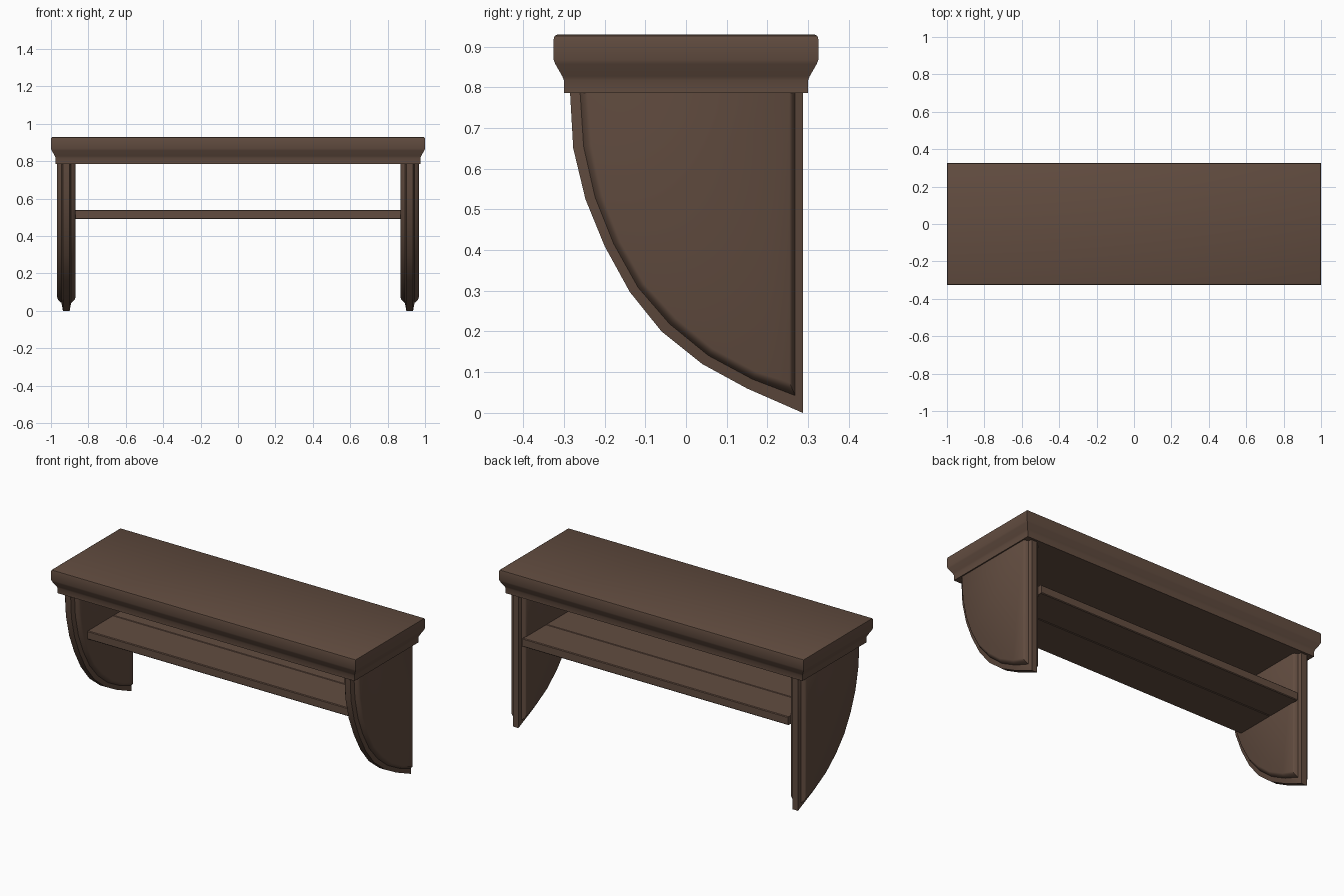
import bpy, bmesh, math

if "Cube" in bpy.data.objects:
    bpy.data.objects.remove(bpy.data.objects["Cube"])

wood = bpy.data.materials.new("dark brown wood")
wood.diffuse_color = (0.122, 0.073, 0.051, 1)
wood.use_nodes = True
wood.node_tree.nodes["Principled BSDF"].inputs["Base Color"].default_value = wood.diffuse_color


def loft(name, rings, angle=40, mirror=False):
    """Skin a row of matching closed rings and cap both ends."""
    bm = bmesh.new()
    rows = [[bm.verts.new(p) for p in ring] for ring in rings]
    n = len(rows[0])
    for a, b in zip(rows, rows[1:]):
        for i in range(n):
            j = (i + 1) % n
            bm.faces.new((a[i], a[j], b[j], b[i]))
    bm.faces.new(rows[0])
    bm.faces.new(rows[-1])
    bmesh.ops.recalc_face_normals(bm, faces=bm.faces)
    me = bpy.data.meshes.new(name)
    bm.to_mesh(me)
    bm.free()
    me.materials.append(wood)
    ob = bpy.data.objects.new(name, me)
    bpy.context.collection.objects.link(ob)
    bpy.context.view_layer.objects.active = ob
    ob.select_set(True)
    bpy.ops.object.shade_smooth_by_angle(angle=math.radians(angle))
    ob.select_set(False)
    if mirror:
        ob.modifiers.new("mirror", 'MIRROR')
    return ob


def rect(hx, y0, y1, z):
    return [(-hx, y0, z), (hx, y0, z), (hx, y1, z), (-hx, y1, z)]


# Top board with moulded edge: (inset, height)
edge = [(0.01, 0.93), (0.002, 0.926), (0, 0.918), (0, 0.867),
        (0.004, 0.857), (0.021, 0.827), (0.025, 0.817), (0.025, 0.786)]
loft("top_board", [rect(1 - i, -0.325 + i, 0.325 - i, z) for i, z in edge])

# Curved side brackets: core outline and raised panel outline in (y, z)
outer = [(-0.285, 0.79), (-0.277, 0.65), (-0.247, 0.525), (-0.2, 0.41),
         (-0.138, 0.297), (-0.06, 0.2), (0.04, 0.12), (0.15, 0.06),
         (0.287, 0.0), (0.287, 0.79)]
inner = [(-0.256, 0.79), (-0.247, 0.655), (-0.219, 0.53), (-0.174, 0.417),
         (-0.114, 0.31), (-0.037, 0.222), (0.057, 0.145), (0.165, 0.087),
         (0.265, 0.05), (0.265, 0.79)]
steps = [(1.5, 0.05), (1.2, 0.045), (1.0, 0.035), (0.85, 0.026), (0.0, 0.018)]
sections = [(t, -h) for t, h in steps] + [(t, h) for t, h in reversed(steps)]
loft("side_brackets",
     [[(0.918 + dx, a[0] + t * (b[0] - a[0]), a[1] + t * (b[1] - a[1]))
       for a, b in zip(outer, inner)] for t, dx in sections], mirror=True)

# Lower shelf: two boards side by side with eased edges
for name, y0, y1 in (("front_slat", -0.17, 0.07), ("back_slat", 0.07, 0.287)):
    e = 0.004
    loft(name, [rect(0.872, y0 + e, y1 - e, 0.49), rect(0.872, y0, y1, 0.49 + e),
                rect(0.872, y0, y1, 0.54 - e), rect(0.872, y0 + e, y1 - e, 0.54)])
